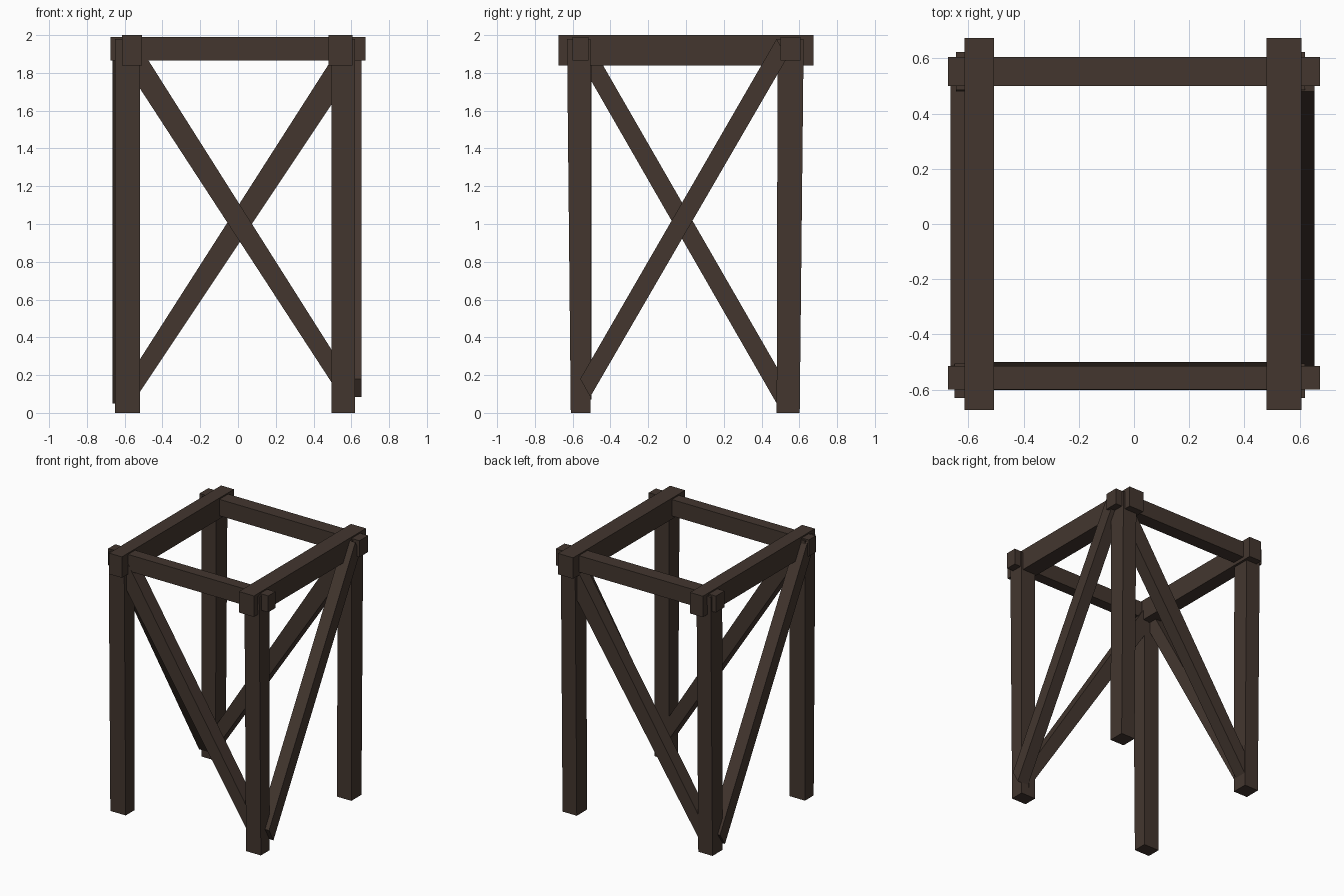
import bpy, bmesh

if "Cube" in bpy.data.objects:
    bpy.data.objects.remove(bpy.data.objects["Cube"])

wood = bpy.data.materials.new("dark brown wood")
wood.diffuse_color = (0.056, 0.037, 0.028, 1)
wood.use_nodes = True
wood.node_tree.nodes["Principled BSDF"].inputs["Base Color"].default_value = wood.diffuse_color


def hull(name, a, b):
    """Solid between two matching rings of points."""
    bm = bmesh.new()
    va = [bm.verts.new(p) for p in a]
    vb = [bm.verts.new(p) for p in b]
    n = len(va)
    bm.faces.new(va)
    bm.faces.new(vb[::-1])
    for i in range(n):
        j = (i + 1) % n
        bm.faces.new((va[j], va[i], vb[i], vb[j]))
    bmesh.ops.recalc_face_normals(bm, faces=bm.faces)
    me = bpy.data.meshes.new(name)
    bm.to_mesh(me)
    bm.free()
    me.materials.append(wood)
    ob = bpy.data.objects.new(name, me)
    bpy.context.collection.objects.link(ob)


def rect(x0, x1, y0, y1, z):
    return [(x0, y0, z), (x1, y0, z), (x1, y1, z), (x0, y1, z)]


# legs, slightly wider at the top: bottom and top extents
for name, x0, x1, y0, y1, ty0, ty1 in (
        ("front_left_leg", -.65, -.52, -.61, -.505, -.63, -.505),
        ("front_right_leg", .495, .62, -.61, -.505, -.63, -.505),
        ("back_left_leg", -.645, -.525, .48, .602, .485, .623),
        ("back_right_leg", .5, .62, .48, .602, .485, .623)):
    hull(name, rect(x0, x1, y0, y1, 0), rect(x0, x1, ty0, ty1, 1.98))

# top frame beams
for name, x0, x1, y0, y1, z0, z1 in (
        ("left_beam", -.615, -.507, -.675, .675, 1.84, 2.0),
        ("right_beam", .48, .607, -.675, .675, 1.84, 2.0),
        ("front_beam", -.675, .675, -.6, -.515, 1.865, 1.99),
        ("back_beam", -.675, .675, .5, .605, 1.865, 1.99)):
    hull(name, rect(x0, x1, y0, y1, z0), rect(x0, x1, y0, y1, z1))

# side braces, outlines in (y, z)
right = [(-.56, .18), (-.507, .085), (.535, 1.88), (.48, 1.98)]
left = [(.54, .14), (.48, .05), (-.575, 1.885), (-.52, 1.98)]
for name, prof, x0, x1 in (("right_brace", right, .56, .654),
                           ("left_brace", left, -.665, -.57)):
    hull(name, [(x0, y, z) for y, z in prof], [(x1, y, z) for y, z in prof])

# front and back braces, outlines in (x, z)
front = [(.555, .24), (.555, .07), (-.56, 1.78), (-.54, 1.97)]
back = [(-.56, .22), (-.56, .05), (.56, 1.73), (.55, 1.955)]
for name, prof, y0, y1 in (("front_brace", front, -.602, -.5),
                           ("back_brace", back, .5, .598)):
    hull(name, [(x, y0, z) for x, z in prof], [(x, y1, z) for x, z in prof])
